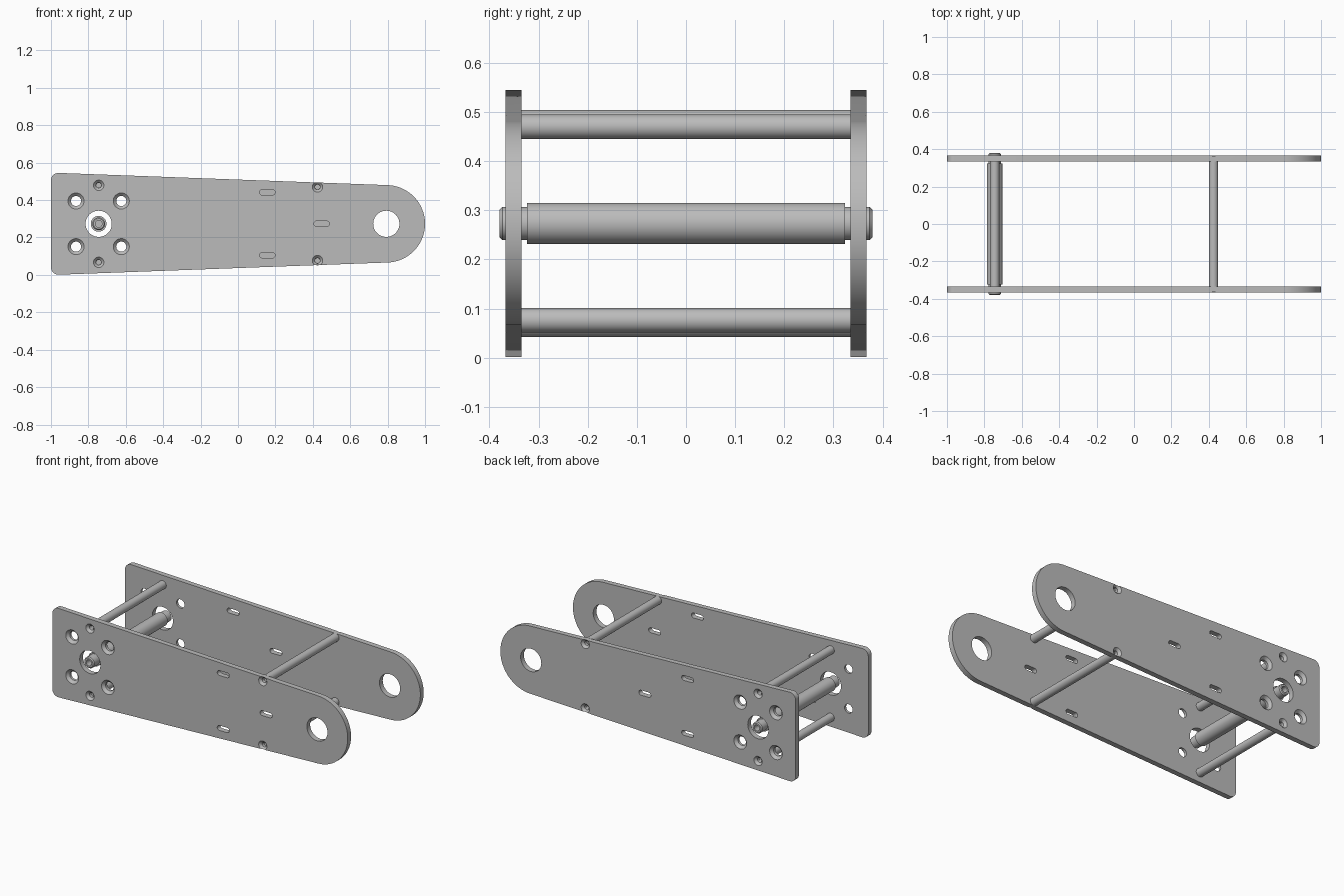
import bpy
import bmesh
from math import sin, cos, pi, radians

cube = bpy.data.objects.get("Cube")
if cube:
    bpy.data.objects.remove(cube, do_unlink=True)

MID = 0.273            # height of the centre line
INNER, OUTER = 0.335, 0.367   # plate faces along y
AXLE_X, PIVOT_X, ROD_X = -0.745, 0.793, 0.425

grey = bpy.data.materials.new("satin_grey")
grey.use_nodes = True
colour = (0.5, 0.5, 0.5, 1)
grey.diffuse_color = colour
grey.node_tree.nodes["Principled BSDF"].inputs["Base Color"].default_value = colour


def arc(cx, cz, r, start, end, steps):
    """Points along an arc in the xz plane, angles in degrees."""
    angles = [radians(start + (end - start) * i / steps) for i in range(steps + 1)]
    return [(cx + r * cos(a), cz + r * sin(a)) for a in angles]


def add_prism(bm, outline, y0, y1):
    """Extrude an xz outline from y0 to y1."""
    face = bm.faces.new([bm.verts.new((x, y0, z)) for x, z in outline])
    geom = bmesh.ops.extrude_face_region(bm, geom=[face])["geom"]
    verts = [v for v in geom if isinstance(v, bmesh.types.BMVert)]
    bmesh.ops.translate(bm, verts=verts, vec=(0, y1 - y0, 0))


def add_turned(bm, x, z, profile, steps=40):
    """Turn a list of (radius, y) around an axis along y, capped at both ends."""
    rings = [[bm.verts.new((px, y, pz)) for px, pz in arc(x, z, r, 0, 360, steps)[:-1]]
             for r, y in profile]
    for a, b in zip(rings, rings[1:]):
        for i in range(steps):
            j = (i + 1) % steps
            bm.faces.new((a[i], a[j], b[j], b[i]))
    bm.faces.new(rings[0])
    bm.faces.new(rings[-1])


def finish(bm, name):
    bmesh.ops.recalc_face_normals(bm, faces=bm.faces)
    mesh = bpy.data.meshes.new(name)
    bm.to_mesh(mesh)
    bm.free()
    mesh.materials.append(grey)
    obj = bpy.data.objects.new(name, mesh)
    bpy.context.collection.objects.link(obj)
    return obj


def smooth(obj):
    bpy.ops.object.select_all(action='DESELECT')
    obj.select_set(True)
    bpy.context.view_layer.objects.active = obj
    bpy.ops.object.shade_smooth_by_angle(angle=radians(30))


rod_spots = [(AXLE_X, 0.206), (ROD_X, 0.197)]
rods = [(x, MID + s * dz) for x, dz in rod_spots for s in (1, -1)]


def side_plate(name, side, slot_shift):
    # Tapered plate with a round nose and small rounded rear corners
    bm = bmesh.new()
    outline = (arc(PIVOT_X, MID, 0.207, -88, 88, 48)
               + arc(-0.96, 0.505, 0.04, 88, 180, 8)
               + arc(-0.96, 0.041, 0.04, 180, 272, 8))
    add_prism(bm, outline, side * INNER, side * OUTER)
    plate = finish(bm, name)

    # All openings gathered in one cutter
    cut = bmesh.new()
    low, high = side * (INNER - 0.02), side * (OUTER + 0.02)
    for x in (AXLE_X, PIVOT_X):
        add_turned(cut, x, MID, [(0.07, low), (0.07, high)], 56)

    def countersunk(x, z, wide, narrow, depth):
        step = side * (OUTER - depth)
        add_turned(cut, x, z, [(narrow, low), (narrow, step),
                               (wide, side * OUTER), (wide, high)])

    for dx in (-0.121, 0.121):
        for dz in (-0.122, 0.122):
            countersunk(AXLE_X + dx, MID + dz, 0.043, 0.027, 0.016)
    for x, z in rods:
        countersunk(x, z, 0.028, 0.014, 0.014)
    for x, dz in ((0.157, 0.168), (0.157, -0.168), (0.447, 0)):
        x += slot_shift
        slot = (arc(x + 0.026, MID + dz, 0.015, -90, 90, 10)
                + arc(x - 0.026, MID + dz, 0.015, 90, 270, 10))
        add_prism(cut, slot, low, high)
    cutter = finish(cut, name + "_cutter")
    cutter.hide_render = True

    mod = plate.modifiers.new("openings", 'BOOLEAN')
    mod.operation = 'DIFFERENCE'
    mod.solver = 'EXACT'
    mod.object = cutter
    bpy.context.view_layer.objects.active = plate
    bpy.ops.object.modifier_apply(modifier=mod.name)
    bpy.data.objects.remove(cutter, do_unlink=True)
    smooth(plate)


side_plate("front_side_plate", -1, 0)
side_plate("back_side_plate", 1, -0.425)


def turned_part(name, x, z, half):
    """Turned part, given the (radius, y) profile of its +y half from the outside in."""
    bm = bmesh.new()
    add_turned(bm, x, z, half + [(r, -y) for r, y in reversed(half)])
    smooth(finish(bm, name))


# Spacer rods with threaded end holes
for i, (x, z) in enumerate(rods):
    turned_part(f"spacer_rod_{i + 1}", x, z,
                [(0.013, 0.29), (0.013, INNER), (0.025, INNER)])

# Stepped axle with chamfered, drilled ends
turned_part("axle", AXLE_X, MID,
            [(0.018, 0.32), (0.018, 0.379), (0.028, 0.379), (0.034, 0.373),
             (0.034, 0.323), (0.042, 0.323)])
